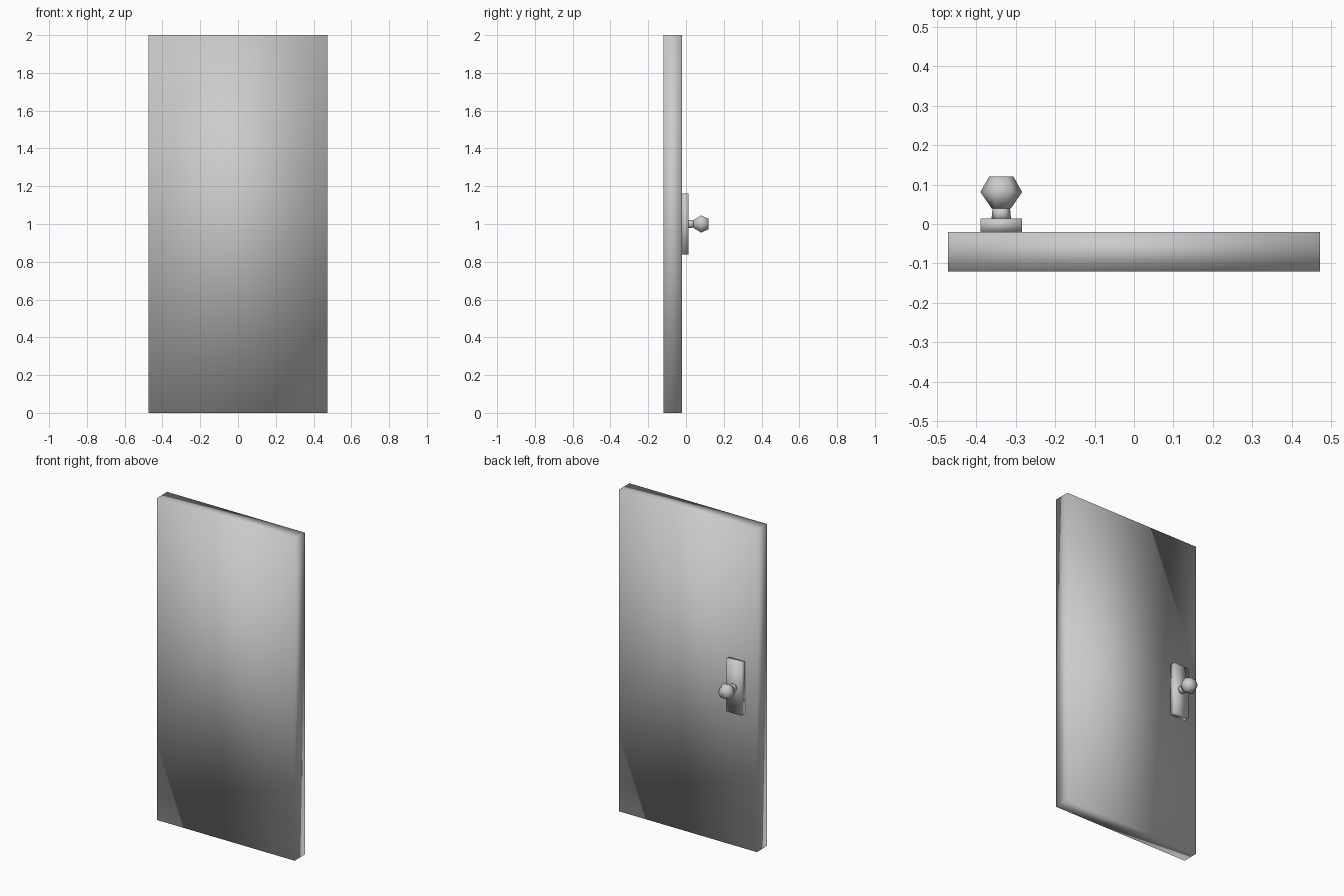
import bpy, bmesh, math
from mathutils import Matrix

old = bpy.data.objects.get("Cube")
if old:
    bpy.data.objects.remove(old, do_unlink=True)

# One plain grey for the whole model
grey = bpy.data.materials.new("light grey")
grey.diffuse_color = (0.6, 0.6, 0.6, 1)
grey.use_nodes = True
bsdf = next(n for n in grey.node_tree.nodes if n.type == 'BSDF_PRINCIPLED')
bsdf.inputs["Base Color"].default_value = (0.6, 0.6, 0.6, 1)


def finish(name, bm):
    """Turn a bmesh into a smooth-shaded object."""
    bmesh.ops.recalc_face_normals(bm, faces=bm.faces[:])
    for f in bm.faces:
        f.smooth = True
    mesh = bpy.data.meshes.new(name)
    bm.to_mesh(mesh)
    bm.free()
    mesh.materials.append(grey)
    obj = bpy.data.objects.new(name, mesh)
    bpy.context.collection.objects.link(obj)
    return obj


def box(name, lo, hi):
    """Box between two opposite corners."""
    bm = bmesh.new()
    size = [b - a for a, b in zip(lo, hi)]
    centre = [(a + b) / 2 for a, b in zip(lo, hi)]
    bmesh.ops.create_cube(bm, size=1, matrix=Matrix.Translation(centre) @ Matrix.Diagonal((*size, 1)))
    return finish(name, bm)


def turned(name, x, z, profile, sides=6):
    """Solid turned about the y direction from (y, radius) pairs."""
    bm = bmesh.new()
    rings = []
    for y, r in profile:
        angles = [2 * math.pi * i / sides for i in range(sides)]
        rings.append([bm.verts.new((x + r * math.cos(a), y, z + r * math.sin(a))) for a in angles])
    for a, b in zip(rings, rings[1:]):
        for i in range(sides):
            j = (i + 1) % sides
            bm.faces.new((a[i], a[j], b[j], b[i]))
    bm.faces.new(rings[0])
    bm.faces.new(rings[-1])
    return finish(name, bm)


# Door slab
box("door_panel", (-0.473, -0.12, 0), (0.473, -0.02, 2))

# Lock plate on the back, with stem and faceted knob
KNOB_X, KNOB_Z = -0.337, 1.0
box("lock_plate", (KNOB_X - 0.053, -0.02, 0.838), (KNOB_X + 0.053, 0.014, 1.162))
turned("knob_stem", KNOB_X, KNOB_Z, [(0.012, 0.025), (0.041, 0.022)])
turned("door_knob", KNOB_X, KNOB_Z, [(0.039, 0.024), (0.081, 0.053), (0.12, 0.031)])
